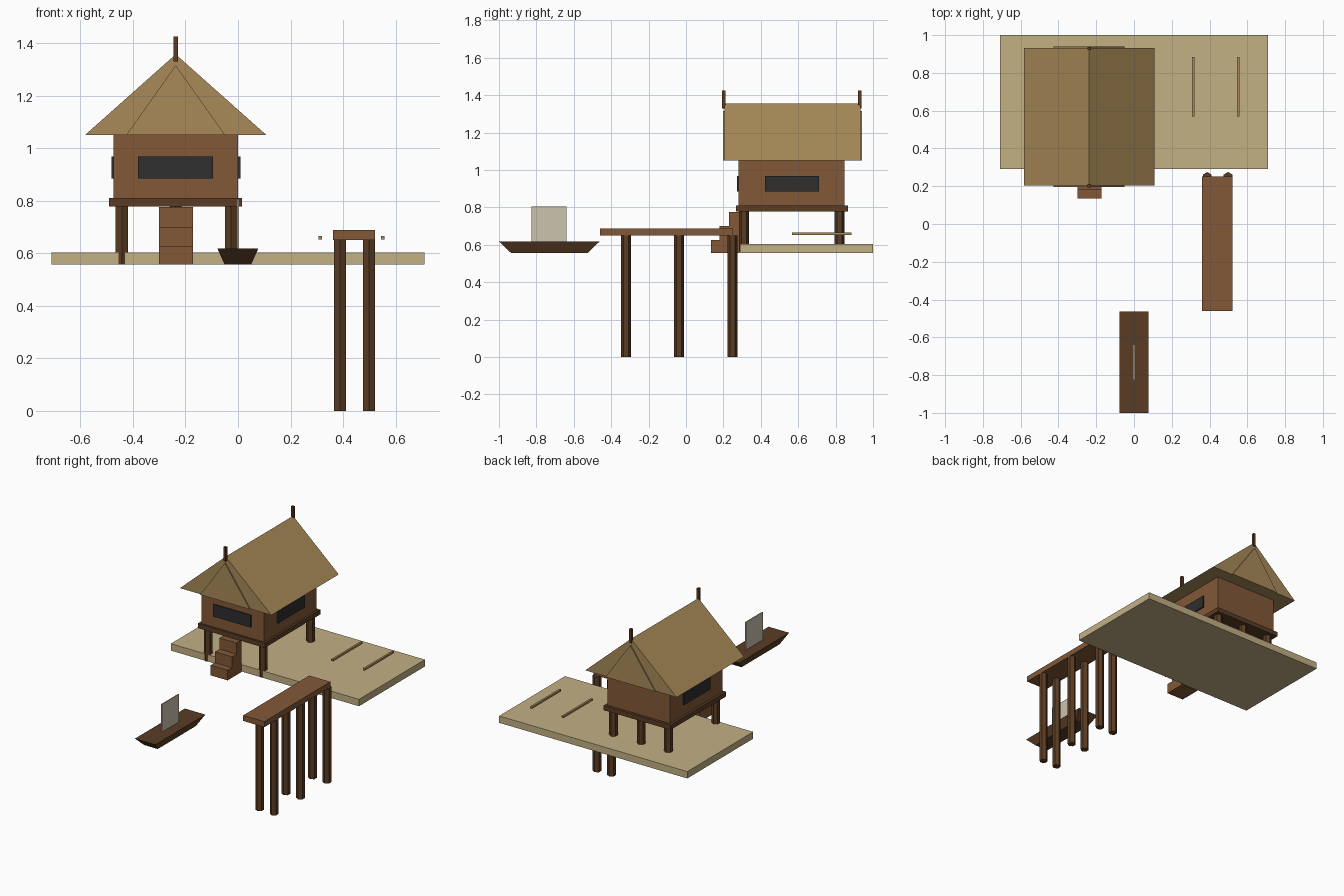
import bpy, bmesh, math

if "Cube" in bpy.data.objects:
    bpy.data.objects.remove(bpy.data.objects["Cube"])


def material(name, r, g, b):
    m = bpy.data.materials.new(name)
    lin = [((c / 255 + 0.055) / 1.055) ** 2.4 for c in (r, g, b)]
    m.diffuse_color = (*lin, 1)
    m.use_nodes = True
    m.node_tree.nodes["Principled BSDF"].inputs["Base Color"].default_value = m.diffuse_color
    return m


SAND = material("sand", 195, 177, 133)
THATCH = material("thatch", 168, 138, 88)
WOOD = material("wood", 130, 88, 56)
DARK = material("dark wood", 90, 60, 36)
GLASS = material("dark window", 46, 46, 48)
SAIL = material("sail cloth", 204, 195, 175)


def add(name, bm, mat):
    bmesh.ops.recalc_face_normals(bm, faces=bm.faces)
    me = bpy.data.meshes.new(name)
    bm.to_mesh(me)
    bm.free()
    me.materials.append(mat)
    ob = bpy.data.objects.new(name, me)
    bpy.context.collection.objects.link(ob)
    return ob


def box(name, x, y, z, mat, inset=(0, 0)):
    """Box from (min, max) ranges; inset narrows the bottom face."""
    bm = bmesh.new()
    bmesh.ops.create_cube(bm, size=1)
    for v in bm.verts:
        low = v.co.z < 0
        ix, iy = inset if low else (0, 0)
        v.co.x = x[0] + ix if v.co.x < 0 else x[1] - ix
        v.co.y = y[0] + iy if v.co.y < 0 else y[1] - iy
        v.co.z = z[0] if low else z[1]
    return add(name, bm, mat)


def post(name, x, y, z0, z1, mat, r=0.027):
    """Six-sided post with a corner facing front and back."""
    bm = bmesh.new()
    bmesh.ops.create_cone(bm, cap_ends=True, segments=6, radius1=r, radius2=r, depth=z1 - z0)
    for v in bm.verts:
        a = math.pi / 3 * round(math.atan2(v.co.x, v.co.y) / (math.pi / 3))
        v.co = (x + r * math.sin(a), y + r * math.cos(a), v.co.z + (z0 + z1) / 2)
    return add(name, bm, mat)


def prism(name, cx, half, z0, z1, y0, y1, mat):
    """Triangular prism along y."""
    bm = bmesh.new()
    pts = [(cx - half, z0), (cx + half, z0), (cx, z1)]
    face = bm.faces.new([bm.verts.new((px, y0, pz)) for px, pz in pts])
    ext = bmesh.ops.extrude_face_region(bm, geom=[face])
    for g in ext["geom"]:
        if isinstance(g, bmesh.types.BMVert):
            g.co.y = y1
    return add(name, bm, mat)


CX = -0.237  # centre line of the hut

# Ground slab
box("beach_slab", (-0.71, 0.71), (0.29, 1.0), (0.557, 0.604), SAND)

# Hut: stilts, floor, walls
for i, x in enumerate((-0.442, CX, -0.027)):
    for side, y in (("front", 0.31), ("back", 0.82)):
        post(f"stilt_{side}_{i}", x, y, 0.558, 0.785, DARK)
box("hut_floor", (-0.49, 0.015), (0.267, 0.866), (0.778, 0.81), DARK)
box("hut_walls", (-0.473, 0.0), (0.28, 0.848), (0.81, 1.05), WOOD)

# Windows as thin plates
box("front_window", (-0.38, -0.096), (0.272, 0.281), (0.885, 0.968), GLASS)
box("left_window", (-0.482, -0.473), (0.422, 0.71), (0.885, 0.968), GLASS)
box("right_window", (0.0, 0.009), (0.422, 0.71), (0.885, 0.968), GLASS)

# Roof, gable panels and ridge finials
prism("roof", CX, 0.345, 1.05, 1.357, 0.205, 0.932, THATCH)
for side, y0, y1 in (("front", 0.197, 0.206), ("back", 0.931, 0.94)):
    prism(f"gable_panel_{side}", CX, 0.188, 1.05, 1.315, y0, y1, THATCH)
for side, y in (("front", 0.202), ("back", 0.929)):
    box(f"finial_{side}", (CX - 0.009, CX + 0.009), (y - 0.009, y + 0.009), (1.33, 1.425), DARK)

# Steps up to the hut
for i, (y, top) in enumerate(((0.134, 0.626), (0.18, 0.7), (0.229, 0.776))):
    box(f"step_{i}", (-0.3, -0.172), (y, 0.284), (0.557, top), WOOD)

# Pier and its piles
box("pier_deck", (0.361, 0.521), (-0.46, 0.252), (0.65, 0.688), WOOD)
for i, y in enumerate((-0.321, -0.037, 0.248)):
    for side, x in (("left", 0.388), ("right", 0.498)):
        post(f"pier_pile_{side}_{i}", x, y, 0.0, 0.651, DARK)

# Boat with sail
box("boat_hull", (-0.078, 0.077), (-1.0, -0.462), (0.557, 0.618), DARK, inset=(0.027, 0.064))
box("sail", (-0.004, 0.004), (-0.826, -0.639), (0.618, 0.806), SAIL)

# Drying poles over the beach
for i, x in enumerate((0.313, 0.551)):
    box(f"drying_pole_{i}", (x - 0.007, x + 0.007), (0.568, 0.884), (0.652, 0.665), THATCH)
